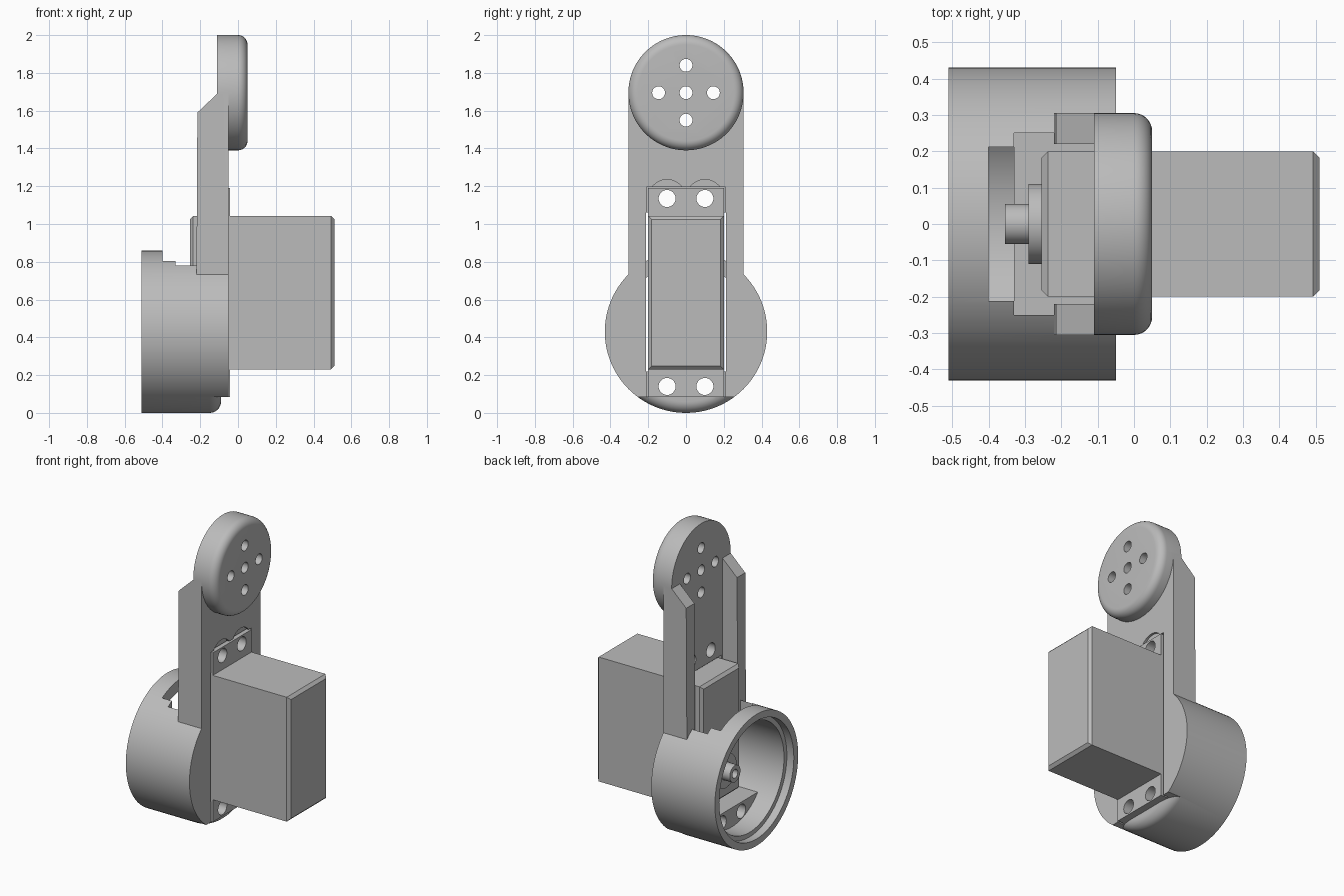
import bpy, bmesh
from math import sin, cos, pi, radians

old = bpy.data.objects.get("Cube")
if old:
    bpy.data.objects.remove(old, do_unlink=True)

grey = bpy.data.materials.new("plain grey")
grey.use_nodes = True
grey.diffuse_color = (0.5, 0.5, 0.5, 1)
for node in grey.node_tree.nodes:
    if node.type == 'BSDF_PRINCIPLED':
        node.inputs["Base Color"].default_value = (0.5, 0.5, 0.5, 1)


def finish(name, bm):
    bmesh.ops.recalc_face_normals(bm, faces=bm.faces)
    mesh = bpy.data.meshes.new(name)
    bm.to_mesh(mesh)
    bm.free()
    mesh.materials.append(grey)
    ob = bpy.data.objects.new(name, mesh)
    bpy.context.collection.objects.link(ob)
    return ob


def box(name, x, y, z, chamfer=0):
    """Box from (min, max) pairs; chamfer cuts the edges of both x ends."""
    bm = bmesh.new()
    bmesh.ops.create_cube(bm, size=1)
    for v in bm.verts:
        v.co = [r[0] if c < 0 else r[1] for c, r in zip(v.co, (x, y, z))]
    if chamfer:
        ends = [e for e in bm.edges if abs(e.verts[0].co.x - e.verts[1].co.x) < 0.001]
        bmesh.ops.bevel(bm, geom=ends, offset=chamfer, segments=1, affect='EDGES')
    return finish(name, bm)


def lathe(name, profile, y=0, z=0, sides=96):
    """Solid of revolution round an x-wise axis from (x, radius) points."""
    bm = bmesh.new()
    rings = [[bm.verts.new((x, y + r * cos(2 * pi * i / sides), z + r * sin(2 * pi * i / sides)))
              for i in range(sides)] for x, r in profile]
    for a, b in zip(rings, rings[1:]):
        for i in range(sides):
            j = (i + 1) % sides
            bm.faces.new((a[i], a[j], b[j], b[i]))
    bm.faces.new(rings[0])
    bm.faces.new(rings[-1])
    return finish(name, bm)


def rod(name, x0, x1, r, y=0, z=0, sides=96):
    return lathe(name, [(x0, r), (x1, r)], y, z, sides)


def prism_y(name, points, y0, y1):
    """Extrude an (x, z) outline along y."""
    bm = bmesh.new()
    face = bm.faces.new([bm.verts.new((x, y0, z)) for x, z in points])
    out = bmesh.ops.extrude_face_region(bm, geom=[face])["geom"]
    for v in out:
        if isinstance(v, bmesh.types.BMVert):
            v.co.y = y1
    return finish(name, bm)


def combine(target, tool, op='DIFFERENCE'):
    mod = target.modifiers.new("combine", 'BOOLEAN')
    mod.operation, mod.object, mod.solver = op, tool, 'EXACT'
    graph = bpy.context.evaluated_depsgraph_get()
    graph.update()
    mesh = bpy.data.meshes.new_from_object(target.evaluated_get(graph))
    target.modifiers.clear()
    target.data = mesh
    bpy.data.objects.remove(tool, do_unlink=True)


def rounded(x0, x1, r, f):
    """Cylinder profile with a fillet f at the x1 end."""
    arc = [(x1 - f + f * sin(a), r - f + f * cos(a)) for a in [pi / 2 * i / 8 for i in range(9)]]
    return [(x0, r)] + arc


CUP_Z, CUP_R = 0.43, 0.43
HEAD_Z, HEAD_R = 1.695, 0.305
FRONT, BACK = -0.05, -0.11
screws = [(s * 0.1, z) for s in (-1, 1) for z in (0.14, 1.135)]

# Bracket: round cup with a filleted foot and a flat front
bracket = lathe("bracket", rounded(-0.51, -0.09, CUP_R, 0.06), z=CUP_Z)
front = rod("cup_front", -0.2, FRONT, CUP_R, z=CUP_Z)
combine(front, box("foot_cut", (-0.3, 0.1), (-1, 1), (-0.5, 0.085)))
combine(bracket, front, 'UNION')

# Stepped cavity, open at the rear, and a window in the top of the wall
combine(bracket, rod("rim_cavity", -0.6, -0.46, 0.385, z=CUP_Z))
combine(bracket, rod("cavity", -0.55, BACK, 0.355, z=CUP_Z))
combine(bracket, box("window", (-0.33, -0.22), (-0.25, 0.25), (0.55, 1)))
combine(bracket, box("inner_window", (-0.23, BACK), (-0.22, 0.22), (0.55, 1)))

# Screw ledge in the bottom of the cup
ledge = rod("ledge", -0.33, -0.1, 0.37, z=CUP_Z)
combine(ledge, box("ledge_cut", (-0.5, 0.1), (-1, 1), (0.2, 1)))
combine(bracket, ledge, 'UNION')

# Arm plate and its two stiffening ribs
combine(bracket, box("arm_plate", (BACK, FRONT), (-HEAD_R, HEAD_R), (0.5, HEAD_Z)), 'UNION')
rib = [(-0.22, 0.7), (-0.08, 0.7), (-0.08, 1.69), (BACK, 1.69), (-0.215, 1.59)]
for s in (-1, 1):
    combine(bracket, prism_y("rib", rib, s * 0.22, s * HEAD_R), 'UNION')

# Round head with a soft front edge
combine(bracket, lathe("head", rounded(BACK, 0.05, HEAD_R, 0.05), z=HEAD_Z), 'UNION')
for y, z in ((0, 0), (0.145, 0), (-0.145, 0), (0, 0.145), (0, -0.145)):
    combine(bracket, rod("head_hole", -0.3, 0.2, 0.034, y, HEAD_Z + z, 32))

# Motor opening, flange seat, and screw recesses
combine(bracket, box("motor_slot", (-0.4, 0.1), (-0.212, 0.212), (0.22, 1.06)))
combine(bracket, box("flange_seat", (-0.09, 0.1), (-0.21, 0.21), (0.07, 1.195)))
for y, z in screws:
    if z > 1:
        combine(bracket, rod("screw_recess", -0.065, 0.04, 0.1, y, z, 48))
    combine(bracket, rod("screw_hole", -0.6, 0.1, 0.045, y, z, 32))

# Motor: case, mounting flange and output shaft
case = box("motor_case", (-0.255, 0.51), (-0.2, 0.2), (0.23, 1.043), 0.018)
flange = box("motor_flange", (-0.09, -0.042), (-0.2, 0.2), (0.085, 1.19))
for y, z in screws:
    combine(flange, rod("flange_hole", -0.3, 0.1, 0.045, y, z, 32))
collar = rod("shaft_collar", -0.29, -0.24, 0.11, z=CUP_Z, sides=48)
shaft = rod("output_shaft", -0.355, -0.27, 0.055, z=CUP_Z, sides=32)
combine(shaft, rod("shaft_bore", -0.5, -0.3, 0.028, z=CUP_Z, sides=24))

for ob in (bracket, case, flange, collar, shaft):
    ob.data.shade_smooth()
    ob.data.set_sharp_from_angle(angle=radians(30))
